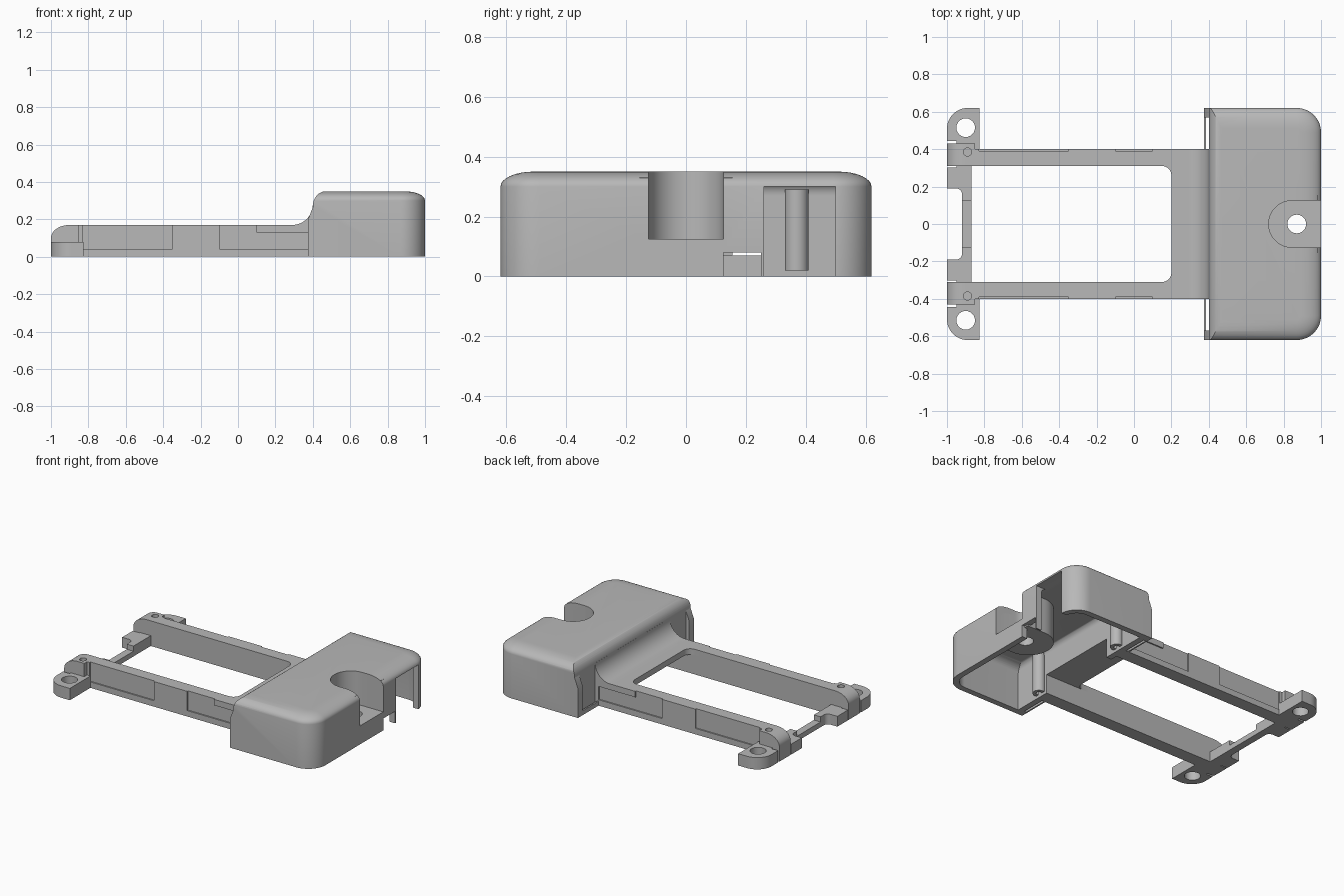
import bpy
import bmesh
from math import sin, cos, pi
from mathutils import Vector

cube = bpy.data.objects.get("Cube")
if cube:
    bpy.data.objects.remove(cube)

grey = bpy.data.materials.new("grey_plastic")
grey.use_nodes = True
grey.diffuse_color = (0.48, 0.48, 0.48, 1)
bsdf = next(n for n in grey.node_tree.nodes if n.type == 'BSDF_PRINCIPLED')
bsdf.inputs["Base Color"].default_value = grey.diffuse_color
bsdf.inputs["Roughness"].default_value = 0.6


def finish(name, bm):
    bmesh.ops.remove_doubles(bm, verts=bm.verts, dist=0.0001)
    bmesh.ops.recalc_face_normals(bm, faces=bm.faces)
    mesh = bpy.data.meshes.new(name)
    bm.to_mesh(mesh)
    bm.free()
    mesh.materials.append(grey)
    ob = bpy.data.objects.new(name, mesh)
    bpy.context.collection.objects.link(ob)
    return ob


def loft(name, rings):
    bm = bmesh.new()
    rows = [[bm.verts.new(p) for p in ring] for ring in rings]
    n = len(rows[0])
    for a, b in zip(rows, rows[1:]):
        for i in range(n):
            j = (i + 1) % n
            bm.faces.new((a[i], a[j], b[j], b[i]))
    bm.faces.new(rows[0][::-1])
    bm.faces.new(rows[-1])
    return finish(name, bm)


def prism_z(name, pts, lo, hi):
    return loft(name, [[(x, y, z) for x, y in pts] for z in (lo, hi)])


def prism_y(name, pts, lo, hi):
    return loft(name, [[(x, y, z) for x, z in pts] for y in (lo, hi)])


def box(name, x0, x1, y0, y1, z0, z1):
    y0, y1 = sorted((y0, y1))
    return prism_z(name, [(x0, y0), (x1, y0), (x1, y1), (x0, y1)], z0, z1)


def arc(cx, cy, rx, ry, start, end, n=12):
    angles = [(start + (end - start) * i / n) * pi / 180 for i in range(n + 1)]
    return [(cx + rx * cos(a), cy + ry * sin(a)) for a in angles]


def cylinder(name, x, y, r, z0, z1):
    return prism_z(name, arc(x, y, r, r, 0, 345, 23), z0, z1)


def boolean(ob, tool, operation='DIFFERENCE'):
    """Apply a boolean and discard its tool."""
    mod = ob.modifiers.new("cut", 'BOOLEAN')
    mod.operation, mod.object, mod.solver = operation, tool, 'EXACT'
    graph = bpy.context.evaluated_depsgraph_get()
    mesh = bpy.data.meshes.new_from_object(ob.evaluated_get(graph))
    ob.modifiers.clear()
    ob.data = mesh
    bpy.data.objects.remove(tool)


def plan(inset, radius):
    """Plan of the housing, rounded at its outer corners."""
    x, w = 1 - inset, 0.62 - inset
    return ([(0, -w)] + arc(x - radius, radius - w, radius, radius, -90, 0)
            + arc(x - radius, w - radius, radius, radius, 0, 90) + [(0, w)])


def dome(name, t, bottom):
    """Rounded block with a soft top edge, t inside the outer skin."""
    rings = [[(x, y, bottom) for x, y in plan(t, 0.13 - t)]]
    for i in range(9):
        a = i / 8 * pi / 2
        inset = (0.11 - t) * (1 - cos(a))
        rings.append([(x, y, 0.30 - t + 0.05 * sin(a))
                      for x, y in plan(t + inset, 0.13 - t - inset)])
    return loft(name, rings)


def side_profile(name, t, bottom):
    edge = arc(0.47, 0.27, 0.07 - t, 0.08 - t, 180, 90)
    return prism_y(name, [(0.4 + t, bottom)] + edge
                   + [(1.1, 0.35 - t), (1.1, bottom)], -0.8, 0.8)


# Hollow housing
housing = dome("housing", 0, 0)
boolean(housing, side_profile("tool", 0, -0.1), 'INTERSECT')
cavity = dome("cavity", 0.04, -0.1)
boolean(cavity, side_profile("tool", 0.04, -0.2), 'INTERSECT')
boolean(housing, cavity)


def stadium(r):
    return arc(0.845, 0, r, r, 90, 270, 20)


# Screw pocket sunk into the outer edge
post = prism_z("screw_pocket", stadium(0.155) + [(0.98, -0.155), (0.98, 0.155)],
               0.07, 0.33)
for part in (housing, post):
    boolean(part, prism_z("tool", stadium(0.125) + [(1.2, -0.125), (1.2, 0.125)],
                          0.125, 0.6))
boolean(post, cylinder("tool", 0.87, 0, 0.05, -0.1, 0.3))

# Connector opening, small slot and cable passage under the bridge
boolean(housing, box("tool", 0.9, 1.1, 0.26, 0.5, -0.1, 0.30))
boolean(housing, box("tool", 0.9, 1.1, 0.125, 0.25, -0.1, 0.08))
boolean(housing, box("tool", 0.3, 0.46, -0.31, 0.26, -0.1, 0.13))

# Bridge plate sweeping up into the housing
sweep = arc(0.29, 0.28, 0.11, 0.11, -90, 0)
bridge = prism_y("bridge", [(0.1, 0.13), (0.1, 0.17)] + sweep
                 + [(0.43, 0.28), (0.43, 0.13)], -0.4, 0.4)
opening = ([(-0.5, -0.31)] + arc(0.15, -0.26, 0.05, 0.05, -90, 0, 6)
           + arc(0.15, 0.26, 0.05, 0.05, 0, 90, 6) + [(-0.5, 0.31)])
boolean(bridge, prism_z("tool", opening, 0, 0.3))


def mirrored(x):
    return [(px, s * py) for px, py in x]


for s, side in ((1, "back"), (-1, "front")):
    # Side rails with shallow recessed panels
    crown = arc(-0.9, 0.1, 0.1, 0.07, 180, 90)
    lo, hi = sorted((s * 0.31, s * 0.4))
    rail = prism_y(side + "_rail", [(-1, 0)] + crown + [(0.43, 0.17), (0.43, 0)],
                   lo, hi)
    for x0, x1 in ((-0.83, -0.35), (-0.1, 0.375)):
        boolean(rail, box("tool", x0, x1, s * 0.391, s * 0.45, 0.04, 0.3))
    lo, hi = sorted((s * 0.395, s * 0.43))
    end = prism_y(side + "_rail_end", [(-1, 0)] + crown + [(-0.85, 0.17), (-0.85, 0)],
                  lo, hi)
    for part in (rail, end):
        boolean(part, cylinder("tool", -0.89, s * 0.385, 0.022, 0.14, 0.3))

    # Mounting ear with a screw hole and a relief slit
    ear_plan = [(-0.825, 0.4), (-0.825, 0.62)] + arc(-0.89, 0.51, 0.11, 0.11, 90, 180)
    ear = prism_z(side + "_ear", mirrored(ear_plan + [(-1, 0.4)]), 0, 0.08)
    boolean(ear, cylinder("tool", -0.9, s * 0.515, 0.05, -0.1, 0.2))
    boolean(ear, box("tool", -1.1, -0.95, s * 0.43, s * 0.443, -0.1, 0.2))

    # Tab beside the rail end
    tab_plan = ([(-0.87, 0.125), (-0.87, 0.315), (-0.95, 0.315), (-0.95, 0.303),
                 (-1, 0.303), (-1, 0.19)]
                + arc(-0.95, 0.16, 0.03, 0.03, 90, 0, 6) + [(-0.92, 0.125)])
    prism_z(side + "_tab", mirrored(tab_plan), 0, 0.07)

    # Housing corner lip and the thin sill beside it
    lo, hi = sorted((s * 0.57, s * 0.62))
    prism_y(side + "_corner_lip", [(0.375, 0), (0.375, 0.2), (0.4, 0.265),
                                   (0.43, 0.265), (0.43, 0)], lo, hi)
    box(side + "_sill", 0.375, 0.385, s * 0.395, s * 0.58, 0, 0.03)

    # Screw boss inside the housing
    boss = cylinder(side + "_boss", 0.45, s * 0.37, 0.04, 0.02, 0.29)
    boolean(boss, cylinder("tool", 0.45, s * 0.37, 0.018, -0.1, 0.15))

# Thin cross bar at the far end
box("cross_bar", -0.92, -0.87, -0.13, 0.13, 0, 0.035)

# Smooth shading with sharp edges kept
bpy.ops.object.select_all(action='DESELECT')
for ob in bpy.context.collection.objects:
    if ob.type == 'MESH' and ob.data.materials and ob.data.materials[0] == grey:
        ob.select_set(True)
        bpy.context.view_layer.objects.active = ob
bpy.ops.object.shade_smooth_by_angle(angle=0.6)
